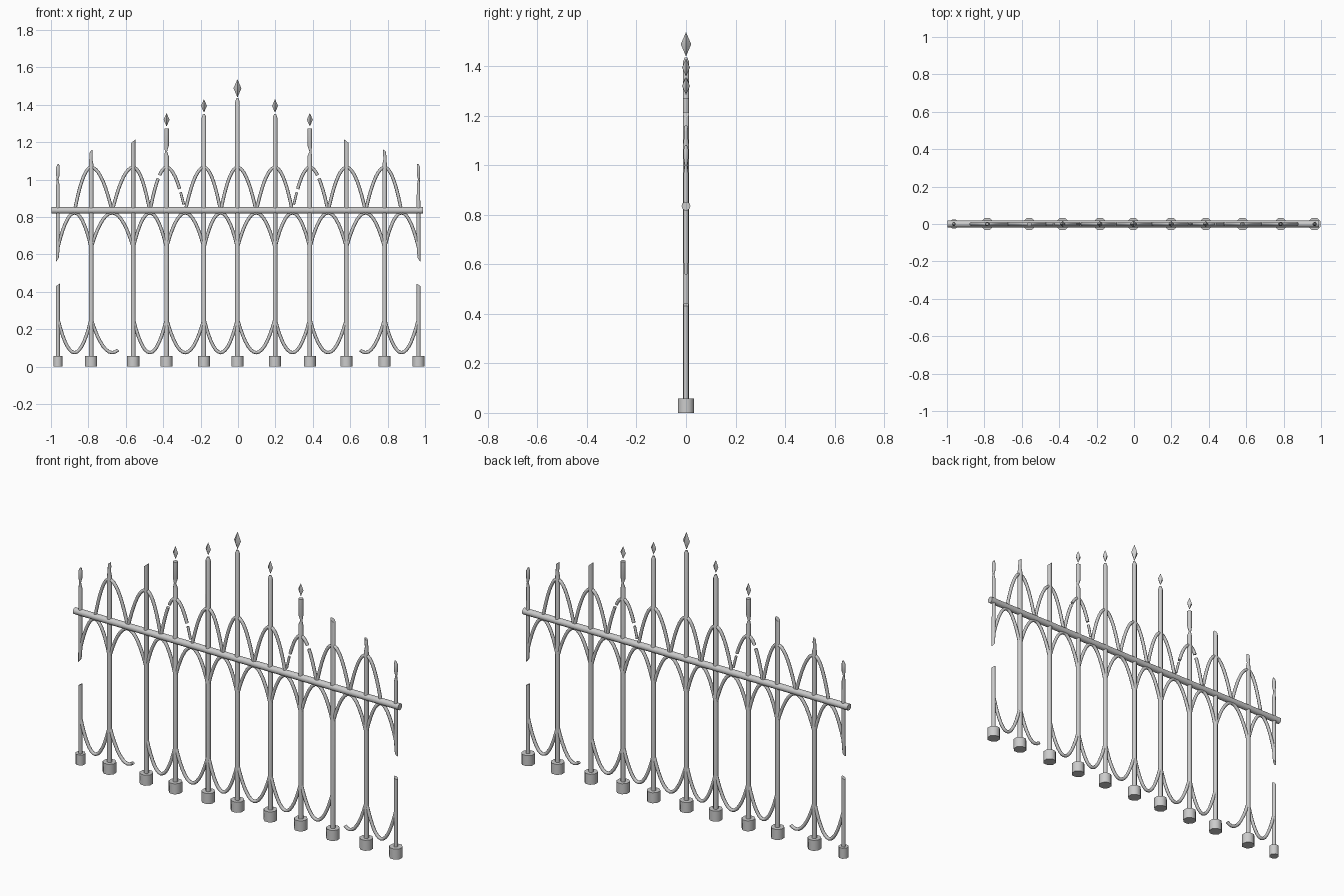
import bpy, bmesh, math

if "Cube" in bpy.data.objects:
    bpy.data.objects.remove(bpy.data.objects["Cube"])


def finish(name, bm, angle=50):
    bmesh.ops.recalc_face_normals(bm, faces=bm.faces)
    me = bpy.data.meshes.new(name)
    bm.to_mesh(me)
    bm.free()
    ob = bpy.data.objects.new(name, me)
    bpy.context.collection.objects.link(ob)
    bpy.context.view_layer.objects.active = ob
    for o in bpy.context.selected_objects:
        o.select_set(False)
    ob.select_set(True)
    bpy.ops.object.shade_smooth_by_angle(angle=math.radians(angle))
    return ob


def skin(bm, loops):
    # Closed tube through a list of equal vertex loops
    loops = [[bm.verts.new(p) for p in lp] for lp in loops]
    n = len(loops[0])
    for a, b in zip(loops, loops[1:]):
        for i in range(n):
            j = (i + 1) % n
            bm.faces.new((a[i], a[j], b[j], b[i]))
    bm.faces.new(loops[0])
    bm.faces.new(loops[-1])


def turned(name, x, rings, sides=8, y=0.0, turn=0.5):
    # rings: (z, radius, x offset, slant of the ring)
    loops = []
    for z, r, dx, slant in rings:
        lp = []
        for i in range(sides):
            a = (i + turn) * math.tau / sides
            lp.append((x + dx + r * math.cos(a), y + r * math.sin(a),
                       z + slant * math.cos(a)))
        loops.append(lp)
    bm = bmesh.new()
    skin(bm, loops)
    return finish(name, bm)


def strand(name, f, t0, t1, r=0.009, steps=9, sides=8):
    # Bent rod following f(t) = (x, z)
    loops = []
    for k in range(steps + 1):
        t = t0 + (t1 - t0) * k / steps
        x, z = f(t)
        xa, za = f(t - 0.001)
        xb, zb = f(t + 0.001)
        d = math.hypot(xb - xa, zb - za)
        nx, nz = -(zb - za) / d, (xb - xa) / d
        loops.append([(x + nx * r * math.cos(a), r * math.sin(a),
                       z + nz * r * math.cos(a))
                      for a in (i * math.tau / sides for i in range(sides))])
    bm = bmesh.new()
    skin(bm, loops)
    finish(name, bm)


xs = [-0.963, -0.785, -0.56, -0.382, -0.182, -0.003,
      0.198, 0.384, 0.58, 0.784, 0.965]
R = 0.013

# Footings, pickets and finials
for i, x in enumerate(xs):
    k = abs(i - 5)
    s = 1 if i > 5 else -1
    fr = 0.026 if i == 0 else 0.035
    turned("footing", x, [(0, fr, 0, 0), (0.058, fr, 0, 0)])
    if k < 2:
        top = 1.435 if k == 0 else 1.35
        turned("picket", x, [(0.05, R, 0, 0), (top - 0.018, R, 0, 0),
                             (top, 0.006, 0, 0)])
    elif k == 2:
        # cracked just below the head
        turned("picket", x, [(0.05, R, 0, 0), (1.125, R, 0, 0),
                             (1.15, 0.006, s * 0.003, 0), (1.18, R, 0, 0),
                             (1.272, R, 0, 0)])
    elif k == 3:
        turned("picket", x, [(0.05, R, 0, 0), (1.205, R, 0, -s * 0.011)])
    elif k == 4:
        turned("picket", x, [(0.05, R, 0, 0), (1.08, R, 0, 0),
                             (1.11, 0.009, s * 0.002, 0), (1.135, 0.009, 0, 0),
                             (1.155, 0.008, 0, s * -0.006)])
    else:
        r = 0.011
        turned("picket_stub", x, [(0.05, r, 0, 0), (0.437, r, 0, s * -0.007)])
        turned("broken_picket", x, [(0.57, r * 0.8, s * 0.003, -s * 0.012),
                                    (0.65, r, 0, 0), (0.97, r * 0.9, 0, 0),
                                    (1.0, 0.005, s * 0.002, 0),
                                    (1.025, 0.010, 0, 0), (1.065, 0.010, 0, 0),
                                    (1.082, 0.004, -s * 0.003, 0)])
    if k < 3:
        zc, h, w = [(1.488, 0.047, 0.021), (1.394, 0.034, 0.016),
                    (1.32, 0.034, 0.016)][k]
        turned("finial", x, [(zc - h, 0.001, 0, 0), (zc, w, 0, 0),
                             (zc + h, 0.001, 0, 0)], sides=4, turn=0)

# Long rail
rail = turned("rail", 0, [(-0.997, 0.018, 0, 0), (0.99, 0.018, 0, 0)], sides=10)
rail.rotation_euler = (0, math.pi / 2, 0)
rail.location.z = 0.835

# Curved strands; t runs -1 to 1 across each bay
for i, (a, b) in enumerate(zip(xs, xs[1:])):
    m, w = (a + b) / 2, (b - a) / 2

    def under(t):
        return m + w * t, 0.822 - 0.185 * t * t

    def foot(t):
        return m + w * t, 0.075 + 0.18 * t * t

    strand("lower_arch", under, -1, 1, steps=14)
    # one scroll next to each outer picket is snapped off
    if i == 1:
        strand("foot_scroll", foot, -1, 0.28)
    elif i == 8:
        strand("foot_scroll", foot, -0.28, 1)
    else:
        strand("foot_scroll", foot, -1, 1, steps=14)

# Pointed arches over each inner picket, with gaps on the damaged pair
for i in range(1, 10):
    for s in (-1, 1):
        w = abs(xs[i + s] - xs[i]) / 2

        def over(t):
            return xs[i] + s * w * t, 1.065 - 0.235 * t * t

        if abs(i - 5) == 2:
            inner = (i < 5) == (s > 0)
            if inner:
                strand("broken_arch", over, 0, 0.70, steps=6)
                strand("broken_arch", over, 0.75, 0.92, r=0.007, steps=3)
            else:
                strand("broken_arch", over, 0, 0.42, steps=4)
                strand("broken_arch", over, 0.5, 1.02, steps=5)
        else:
            strand("upper_arch", over, 0, 1.02)
